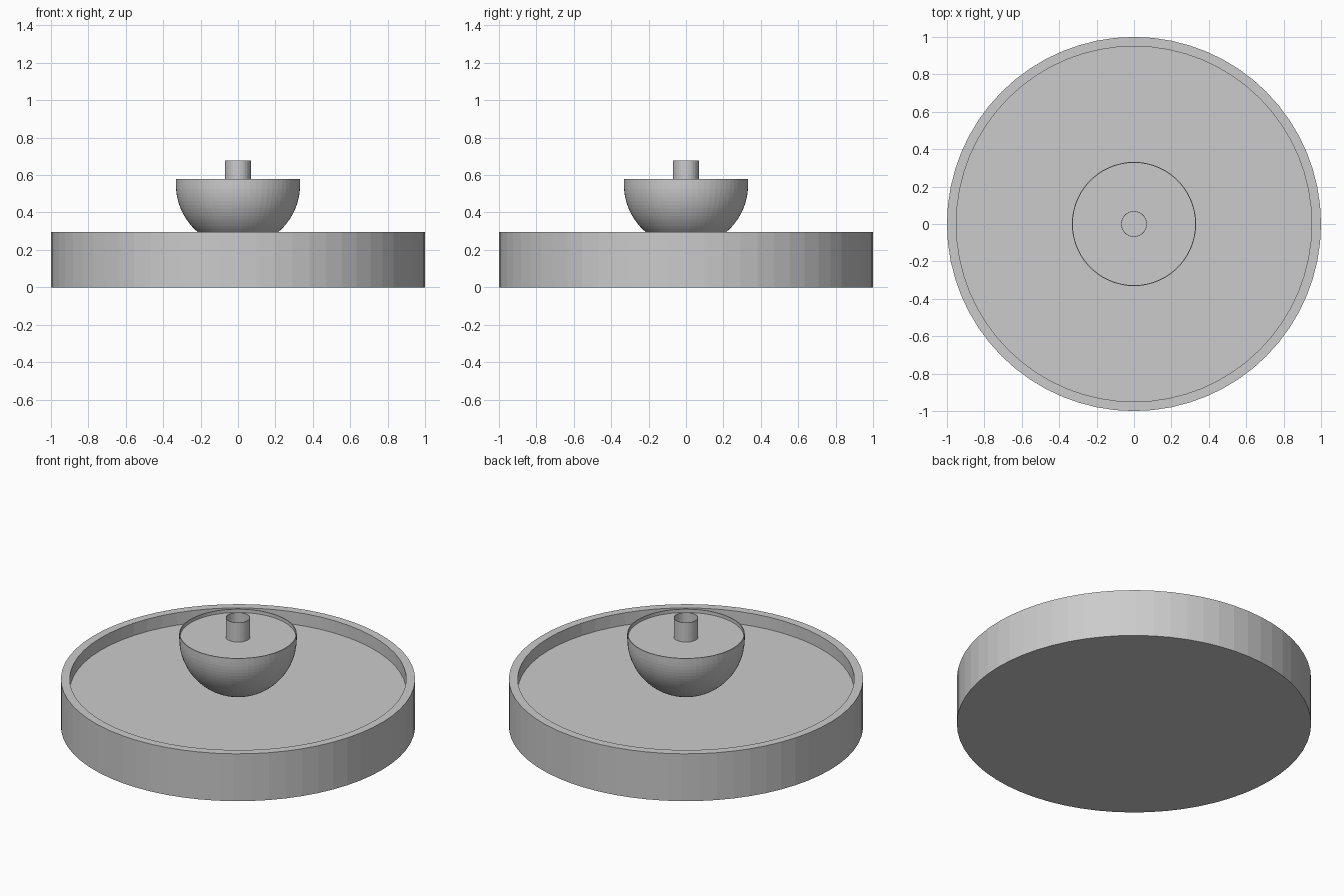
import bpy, bmesh, math

if "Cube" in bpy.data.objects:
    bpy.data.objects.remove(bpy.data.objects["Cube"])

stone = bpy.data.materials.new("grey_stone")
stone.diffuse_color = (0.6, 0.6, 0.6, 1)
stone.use_nodes = True
stone.node_tree.nodes["Principled BSDF"].inputs["Base Color"].default_value = stone.diffuse_color


def lathe(name, profile, sides):
    """Spin a (radius, height) profile about the z axis."""
    bm = bmesh.new()
    rings = []
    for r, z in profile:
        if r == 0:
            rings.append([bm.verts.new((0, 0, z))] * sides)
        else:
            rings.append([bm.verts.new((r * math.cos(2 * math.pi * i / sides),
                                        r * math.sin(2 * math.pi * i / sides), z))
                          for i in range(sides)])
    for a, b in zip(rings, rings[1:]):
        for i in range(sides):
            j = (i + 1) % sides
            quad = list(dict.fromkeys((a[i], a[j], b[j], b[i])))
            bm.faces.new(quad)
    bmesh.ops.recalc_face_normals(bm, faces=bm.faces)
    mesh = bpy.data.meshes.new(name)
    bm.to_mesh(mesh)
    bm.free()
    mesh.materials.append(stone)
    ob = bpy.data.objects.new(name, mesh)
    bpy.context.collection.objects.link(ob)
    return ob


# round pool: outer wall, flat rim, recessed floor
lathe("pool_basin", [(0, 0), (1, 0), (1, 0.295), (0.95, 0.295),
                     (0.95, 0.218), (0, 0.218)], 64)

# half-sphere bowl with a short upright lip and a shallow recess on top
R, ZC, N = 0.332, 0.548, 24
bowl = [(0, ZC - R)]
for k in range(1, N + 1):
    a = math.pi / 2 * k / N
    bowl.append((R * math.sin(a), ZC - R * math.cos(a)))
bowl += [(R, 0.578), (R - 0.005, 0.578), (R - 0.005, 0.557), (0, 0.557)]
lathe("upper_bowl", bowl, 64)

# thin open spout pipe
lathe("spout", [(0.069, 0.55), (0.069, 0.678), (0.066, 0.678), (0.066, 0.55)], 32)
